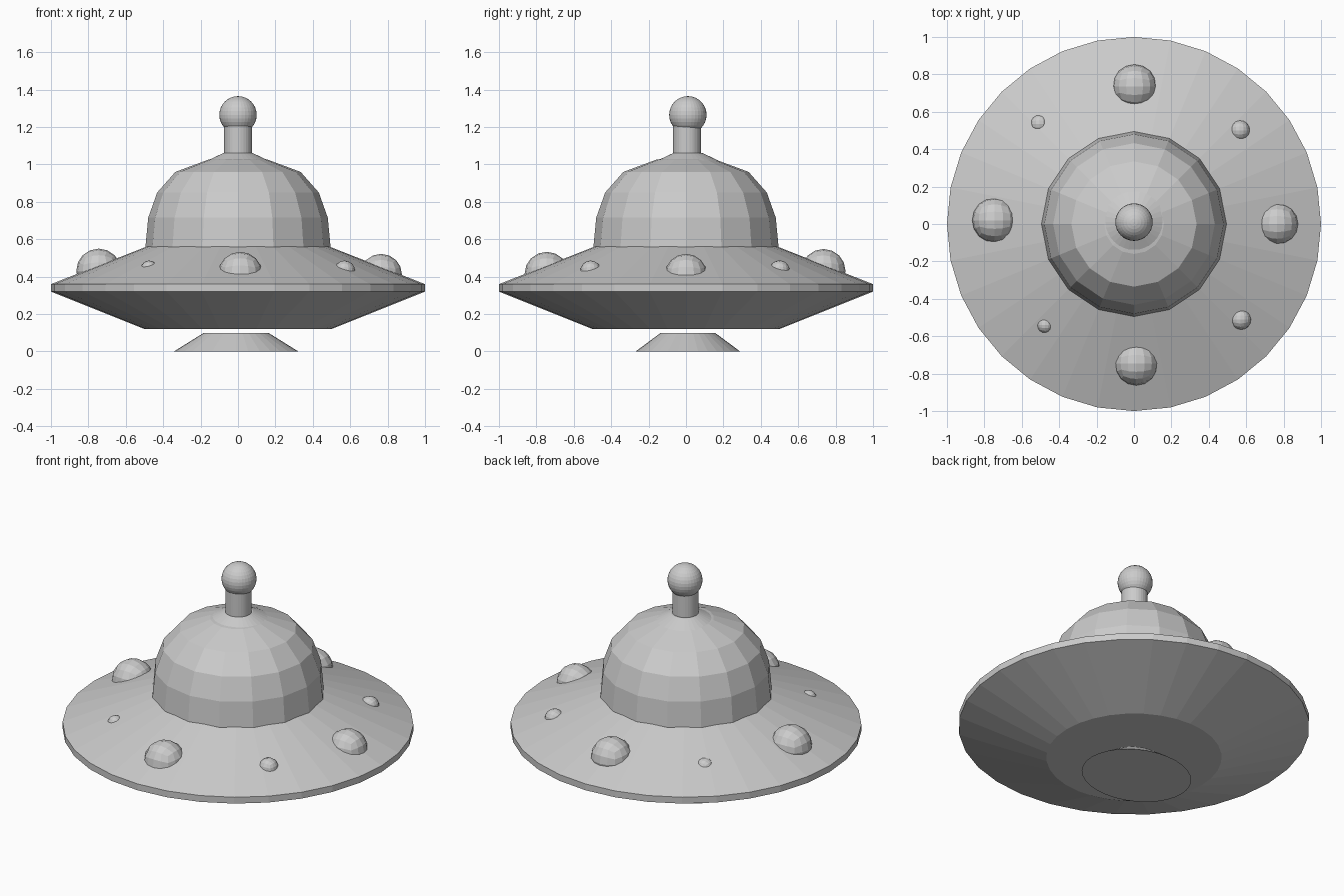
import bpy, bmesh, math
from mathutils import Vector

if "Cube" in bpy.data.objects:
    bpy.data.objects.remove(bpy.data.objects["Cube"])

grey = bpy.data.materials.new("plain_grey")
grey.diffuse_color = (0.6, 0.6, 0.6, 1)
grey.use_nodes = True
grey.node_tree.nodes["Principled BSDF"].inputs["Base Color"].default_value = grey.diffuse_color


def finish(bm, name):
    bmesh.ops.recalc_face_normals(bm, faces=bm.faces)
    me = bpy.data.meshes.new(name)
    bm.to_mesh(me)
    bm.free()
    me.materials.append(grey)
    ob = bpy.data.objects.new(name, me)
    bpy.context.collection.objects.link(ob)
    return ob


def lathe(name, profile, sides, centre=(0, 0), squash=1.0):
    """Flat-faced turned part from (radius, z) points, capped at both ends."""
    bm = bmesh.new()
    rings = []
    for r, z in profile:
        rings.append([bm.verts.new((centre[0] + r * math.cos(2 * math.pi * i / sides),
                                    centre[1] + squash * r * math.sin(2 * math.pi * i / sides), z))
                      for i in range(sides)])
    for a, b in zip(rings, rings[1:]):
        for i in range(sides):
            j = (i + 1) % sides
            bm.faces.new((a[i], a[j], b[j], b[i]))
    bm.faces.new(rings[0])
    bm.faces.new(rings[-1])
    return finish(bm, name)


def cube_ball(name, centre, r):
    """Low-poly ball made from a subdivided cube pushed onto a sphere."""
    bm = bmesh.new()
    bmesh.ops.create_cube(bm, size=2)
    bmesh.ops.subdivide_edges(bm, edges=bm.edges[:], cuts=3, use_grid_fill=True)
    for v in bm.verts:
        p = Vector([math.tan(c * math.pi / 4) for c in v.co])
        v.co = Vector(centre) + p.normalized() * r
    return finish(bm, name)


# Saucer hull
lathe("saucer_hull", [(0.5, 0.12), (1.0, 0.32), (1.0, 0.36), (0.485, 0.562)], 32)

# Faceted dome
lathe("dome", [(0.49, 0.54), (0.495, 0.56), (0.48, 0.715), (0.432, 0.85),
               (0.335, 0.96), (0.16, 1.025), (0.02, 1.045)], 16)

# Antenna: collar, stalk and ball
lathe("antenna_collar", [(0.165, 1.02), (0.08, 1.06)], 32, (0, 0.01))
lathe("antenna_stalk", [(0.075, 1.03), (0.075, 1.22)], 32, (0, 0.005))
bm = bmesh.new()
bmesh.ops.create_uvsphere(bm, u_segments=32, v_segments=16, radius=0.1)
bmesh.ops.translate(bm, verts=bm.verts, vec=(0, 0.01, 1.265))
finish(bm, "antenna_ball")

# Oval landing foot under the hull
lathe("landing_foot", [(0.333, 0.0), (0.172, 0.10)], 32, (-0.01, 0.01), 0.84)

# Four large lamps and four small lamps on the upper hull
large = [(0.012, -0.745, 0.415, 0.118), (0.765, 0.0, 0.41, 0.112),
         (0.003, 0.735, 0.43, 0.118), (-0.745, 0.02, 0.43, 0.12)]
small = [(0.57, -0.51, 0.43, 0.056), (0.565, 0.50, 0.432, 0.055),
         (-0.505, 0.535, 0.425, 0.052), (-0.475, -0.54, 0.442, 0.044)]
for kind, lamps in (("large_lamp", large), ("small_lamp", small)):
    for i, (x, y, z, r) in enumerate(lamps):
        cube_ball(f"{kind}_{i + 1}", (x, y, z), r)
